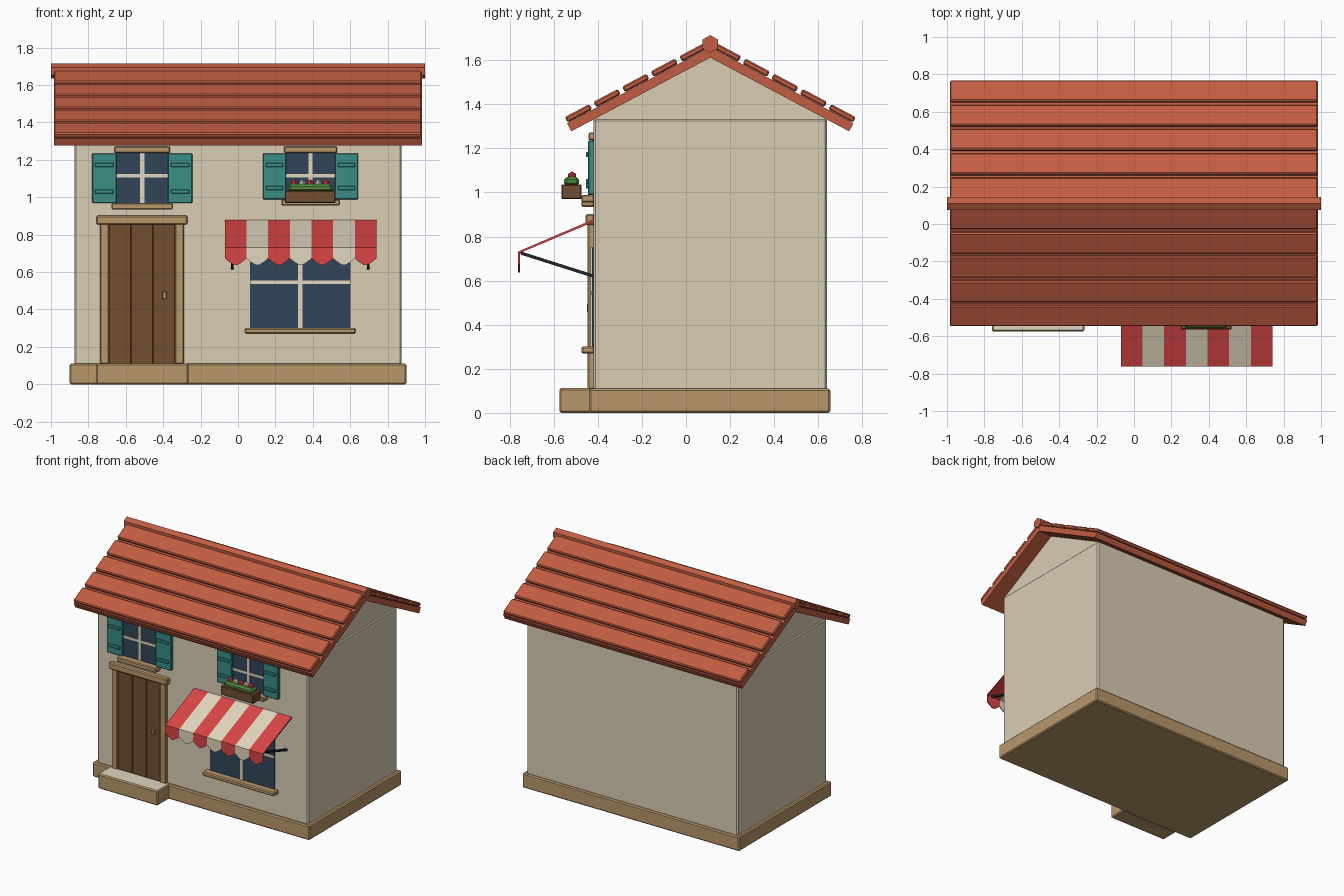
import bpy, bmesh, math
from mathutils import Vector

if "Cube" in bpy.data.objects:
    bpy.data.objects.remove(bpy.data.objects["Cube"])


def colour(name, r, g, b):
    m = bpy.data.materials.new(name)
    m.diffuse_color = (r, g, b, 1)
    m.use_nodes = True
    m.node_tree.nodes["Principled BSDF"].inputs["Base Color"].default_value = m.diffuse_color
    return m


WALL = colour("plaster", 0.70, 0.61, 0.46)
STONE = colour("tan_stone", 0.48, 0.31, 0.145)
ROOF = colour("terracotta", 0.54, 0.11, 0.055)
WOOD = colour("dark_wood", 0.171, 0.077, 0.03)
TEAL = colour("teal_paint", 0.042, 0.266, 0.235)
GLASS = colour("dark_glass", 0.032, 0.06, 0.098)
RED = colour("red_cloth", 0.69, 0.06, 0.06)
CREAM = colour("cream", 0.75, 0.67, 0.52)
GREEN = colour("leaf_green", 0.09, 0.26, 0.055)
IRON = colour("black_iron", 0.014, 0.019, 0.025)


def finish(name, bm, mats, bevel=0.0):
    if bevel:
        bmesh.ops.bevel(bm, geom=bm.edges[:], offset=bevel, segments=1, affect='EDGES')
    bmesh.ops.recalc_face_normals(bm, faces=bm.faces[:])
    me = bpy.data.meshes.new(name)
    bm.to_mesh(me)
    bm.free()
    for m in mats:
        me.materials.append(m)
    ob = bpy.data.objects.new(name, me)
    bpy.context.collection.objects.link(ob)
    return ob


def add_prism(bm, pts, axis_vec):
    """Extrude a flat polygon along a vector."""
    face = bm.faces.new([bm.verts.new(p) for p in pts])
    res = bmesh.ops.extrude_face_region(bm, geom=[face])
    verts = [v for v in res["geom"] if isinstance(v, bmesh.types.BMVert)]
    bmesh.ops.translate(bm, verts=verts, vec=axis_vec)


def prism_x(name, yz, x0, x1, mat, bevel=0.0):
    bm = bmesh.new()
    add_prism(bm, [(x0, y, z) for y, z in yz], (x1 - x0, 0, 0))
    return finish(name, bm, [mat], bevel)


def box(name, x, y, z, mat, bevel=0.0):
    (y0, y1), (z0, z1) = y, z
    return prism_x(name, [(y0, z0), (y1, z0), (y1, z1), (y0, z1)], x[0], x[1], mat, bevel)


FRONT = -0.42   # front wall plane
MID = 0.11      # ridge position in y


def on_wall(name, x, z, depth, mat, bevel=0.0):
    return box(name, x, (FRONT - depth, FRONT + 0.005), z, mat, bevel)


# Plinth, walls and gable
box("plinth", (-0.9, 0.9), (-0.44, 0.655), (0, 0.11), STONE, 0.008)
box("walls", (-0.875, 0.875), (FRONT, 0.64), (0.1, 1.335), WALL, 0.01)
prism_x("gable", [(FRONT, 1.325), (0.64, 1.325), (0.64, 1.335), (MID, 1.62), (FRONT, 1.335)],
        -0.868, 0.868, WALL)

# Door step with a pale top
step = box("door_step", (-0.76, -0.265), (-0.575, -0.43), (0, 0.112), STONE, 0.008)
step.data.materials.append(CREAM)
for p in step.data.polygons:
    p.material_index = int(p.normal.z > 0.9)

# Roof slab, both slopes in one chevron profile
ang = math.radians(28)
down, up = Vector((math.cos(ang), -math.sin(ang))), Vector((math.sin(ang), math.cos(ang)))
apex = Vector((0, 1.66))


def slope(side, d, h):
    p = apex + down * d + up * h
    return (MID + side * p.x, p.y)


L = 0.736
prism_x("roof_slab", [slope(-1, L, -0.042), slope(-1, L, 0), (MID, 1.66), slope(1, L, 0),
                      slope(1, L, -0.042), (MID, 1.612)], -0.985, 0.985, ROOF)

# Five tile courses on each slope
for side, label in ((-1, "front"), (1, "back")):
    for i in range(5):
        d = 0.732 - i * 0.147
        prism_x(f"{label}_tile_course_{i + 1}",
                [slope(side, d, 0.001), slope(side, d, 0.029),
                 slope(side, d - 0.126, 0.029), slope(side, d - 0.126, 0.001)],
                -0.985, 0.983, ROOF, 0.007)

# Hexagonal ridge cap
prism_x("ridge_cap", [(MID + 0.04 * math.sin(k * math.pi / 3), 1.674 + 0.04 * math.cos(k * math.pi / 3))
                      for k in range(6)], -1, 1, ROOF)

# Door: planks, frame, lintel, handle
for i in range(3):
    x = -0.69 + i * 0.118
    on_wall(f"door_plank_{i + 1}", (x, x + 0.117), (0.108, 0.86), 0.014, WOOD, 0.003)
for n, x in (("left", -0.737), ("right", -0.337)):
    on_wall(f"door_jamb_{n}", (x, x + 0.047), (0.108, 0.862), 0.026, STONE, 0.005)
on_wall("door_lintel", (-0.757, -0.27), (0.853, 0.902), 0.036, STONE, 0.007)
on_wall("door_handle", (-0.404, -0.382), (0.455, 0.497), 0.03, STONE, 0.004)


def glazing(name, cx, hw, z0, z1, bar_z):
    on_wall(name + "_glass", (cx - hw, cx + hw), (z0, z1), 0.007, GLASS)
    on_wall(name + "_mullion", (cx - 0.011, cx + 0.011), (z0, z1), 0.014, CREAM)
    on_wall(name + "_transom", (cx - hw, cx + hw), (bar_z - 0.009, bar_z + 0.009), 0.012, CREAM)


# Shuttered upper windows
for name, cx, s, z0 in (("left_window", -0.512, 1.0, 0.965), ("right_window", 0.388, 0.95, 0.985)):
    glazing(name, cx, 0.137 * s, z0, 1.245, 1.115)
    on_wall(name + "_lintel", (cx - 0.149 * s, cx + 0.149 * s), (1.237, 1.272), 0.022, STONE, 0.005)
    on_wall(name + "_sill", (cx - 0.165 * s, cx + 0.165 * s), (z0 - 0.03, z0 + 0.004), 0.055, STONE, 0.006)
    for side, label in ((-1, "left"), (1, "right")):
        xs = sorted((cx + side * 0.137 * s, cx + side * 0.268 * s))
        on_wall(f"{name}_{label}_shutter", xs, (z0 + 0.003, 1.235), 0.024, TEAL, 0.004)
        for k, z in (("lower", z0 + 0.065), ("upper", 1.172)):
            on_wall(f"{name}_{label}_shutter_{k}_batten", (xs[0] + 0.016, xs[1] - 0.016),
                    (z - 0.011, z + 0.011), 0.034, TEAL, 0.003)

# Flower box
box("flower_box", (0.25, 0.522), (-0.565, -0.473), (0.97, 1.037), WOOD, 0.005)
box("flower_leaves", (0.268, 0.504), (-0.553, -0.485), (1.03, 1.07), GREEN, 0.012)
for i, mat in enumerate((RED, CREAM, RED, CREAM, RED)):
    bm = bmesh.new()
    bmesh.ops.create_icosphere(bm, subdivisions=1, radius=0.021)
    bmesh.ops.translate(bm, verts=bm.verts[:], vec=(0.3 + i * 0.043, -0.517, 1.075))
    finish(f"flower_{i + 1}", bm, [mat])

# Shop window
glazing("shop_window", 0.333, 0.268, 0.295, 0.75, 0.545)
on_wall("shop_window_sill", (0.035, 0.63), (0.27, 0.301), 0.055, STONE, 0.007)

# Striped awning with a scalloped valance, red and cream by strip
AX0, AW = -0.07, 0.81 / 7
for i in range(7):
    x0 = AX0 + i * AW
    mat = CREAM if i % 2 else RED
    prism_x(f"awning_stripe_{i + 1}", [(FRONT, 0.878), (-0.762, 0.732), (-0.762, 0.722), (FRONT, 0.866)],
            x0, x0 + AW, mat)
    bm = bmesh.new()
    drop = (0.673, 0.652, 0.638, 0.638, 0.652, 0.673)
    frac = (0, 0.22, 0.42, 0.58, 0.78, 1)
    pts = [(x0 + f * AW, -0.762, z) for f, z in zip(frac, drop)]
    add_prism(bm, pts + [(x0 + AW, -0.762, 0.73), (x0, -0.762, 0.73)], (0, 0.008, 0))
    finish(f"awning_valance_{i + 1}", bm, [mat])

# Awning support arms
for label, x in (("left", -0.03), ("right", 0.697)):
    prism_x(f"awning_arm_{label}", [(FRONT, 0.613), (FRONT, 0.628), (-0.75, 0.733), (-0.75, 0.718)],
            x - 0.007, x + 0.007, IRON)
